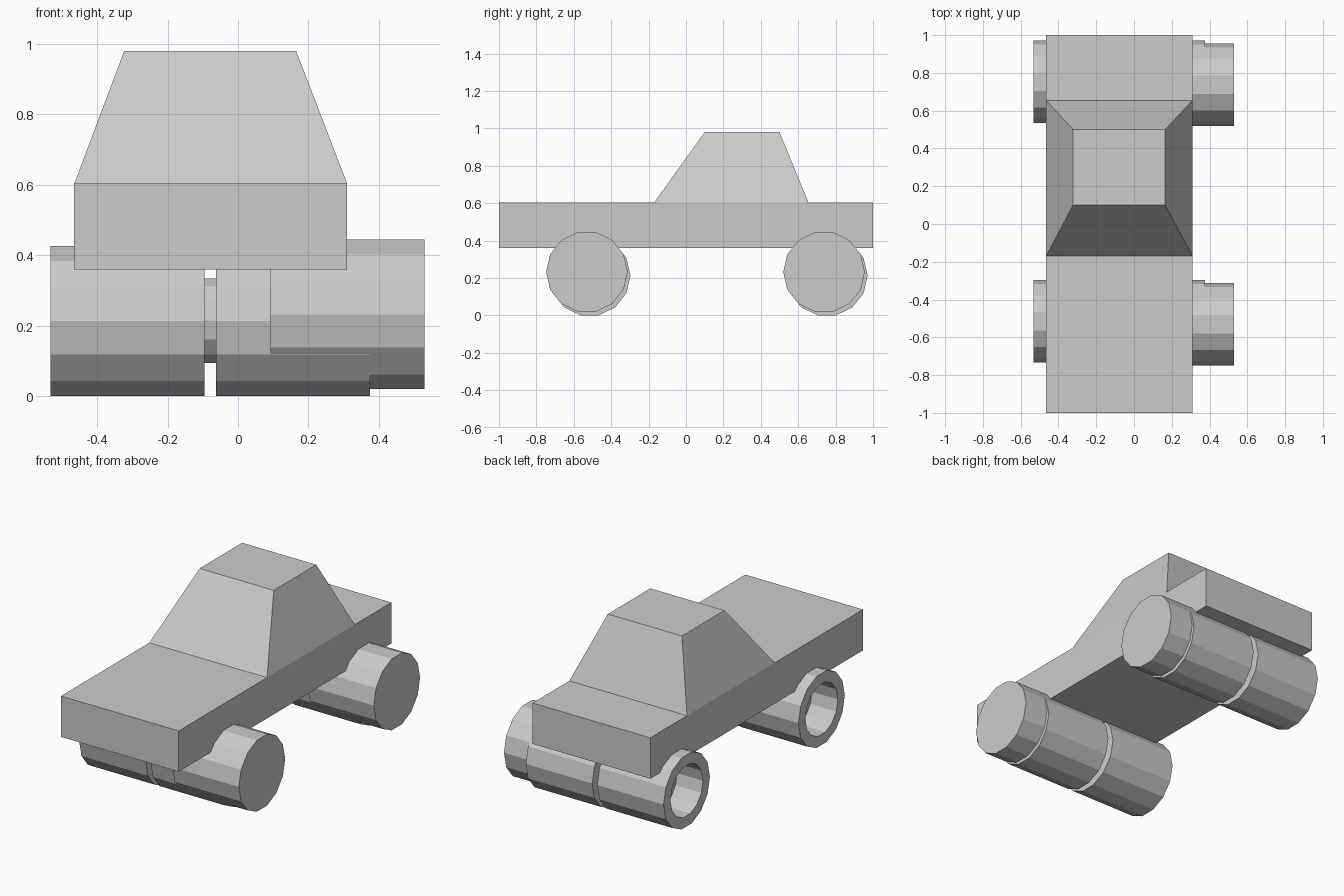
import bpy, bmesh
from math import cos, sin, pi

if "Cube" in bpy.data.objects:
    bpy.data.objects.remove(bpy.data.objects["Cube"])

SIDES = 14


def finish(name, bm):
    bmesh.ops.recalc_face_normals(bm, faces=bm.faces)
    mesh = bpy.data.meshes.new(name)
    bm.to_mesh(mesh)
    bm.free()
    obj = bpy.data.objects.new(name, mesh)
    bpy.context.collection.objects.link(obj)
    return obj


def loft(name, rings):
    """Join equal-length point rings with quads and cap both ends."""
    bm = bmesh.new()
    loops = [[bm.verts.new(p) for p in ring] for ring in rings]
    for a, b in zip(loops, loops[1:]):
        for i in range(len(a)):
            j = (i + 1) % len(a)
            bm.faces.new((a[i], a[j], b[j], b[i]))
    bm.faces.new(loops[0])
    bm.faces.new(loops[-1])
    return finish(name, bm)


def rect(x0, x1, y0, y1, z):
    return [(x0, y0, z), (x1, y0, z), (x1, y1, z), (x0, y1, z)]


def lathe_x(name, profile, y, z):
    """Turn an (x, radius) profile about an axis along x."""
    angles = [2 * pi * i / SIDES for i in range(SIDES)]
    return loft(name, [[(x, y + r * cos(a), z + r * sin(a)) for a in angles]
                       for x, r in profile])


def wheel(name, x, y, z):
    # Closed on the right, recessed hole on the left
    return lathe_x(name, [(x + 0.17, 0.153), (x, 0.153), (x, 0.218),
                          (x + 0.437, 0.218)], y, z)


# Flat chassis slab and tapered cabin
loft("body", [rect(-0.465, 0.31, -1, 1, 0.36), rect(-0.465, 0.31, -1, 1, 0.603)])
loft("cabin", [rect(-0.465, 0.31, -0.17, 0.655, 0.603),
               rect(-0.323, 0.165, 0.10, 0.50, 0.98)])

# Each axle line: left wheel, middle wheel, slightly offset right wheel, axle hub
for end, y in (("front", -0.515), ("rear", 0.753)):
    wheel(end + "_left_wheel", -0.532, y, 0.2128)
    wheel(end + "_middle_wheel", -0.062, y, 0.2128)
    wheel(end + "_right_wheel", 0.092, y - 0.015, 0.232)
    lathe_x(end + "_axle", [(-0.15, 0.123), (0.1, 0.123)], y, 0.2145)
